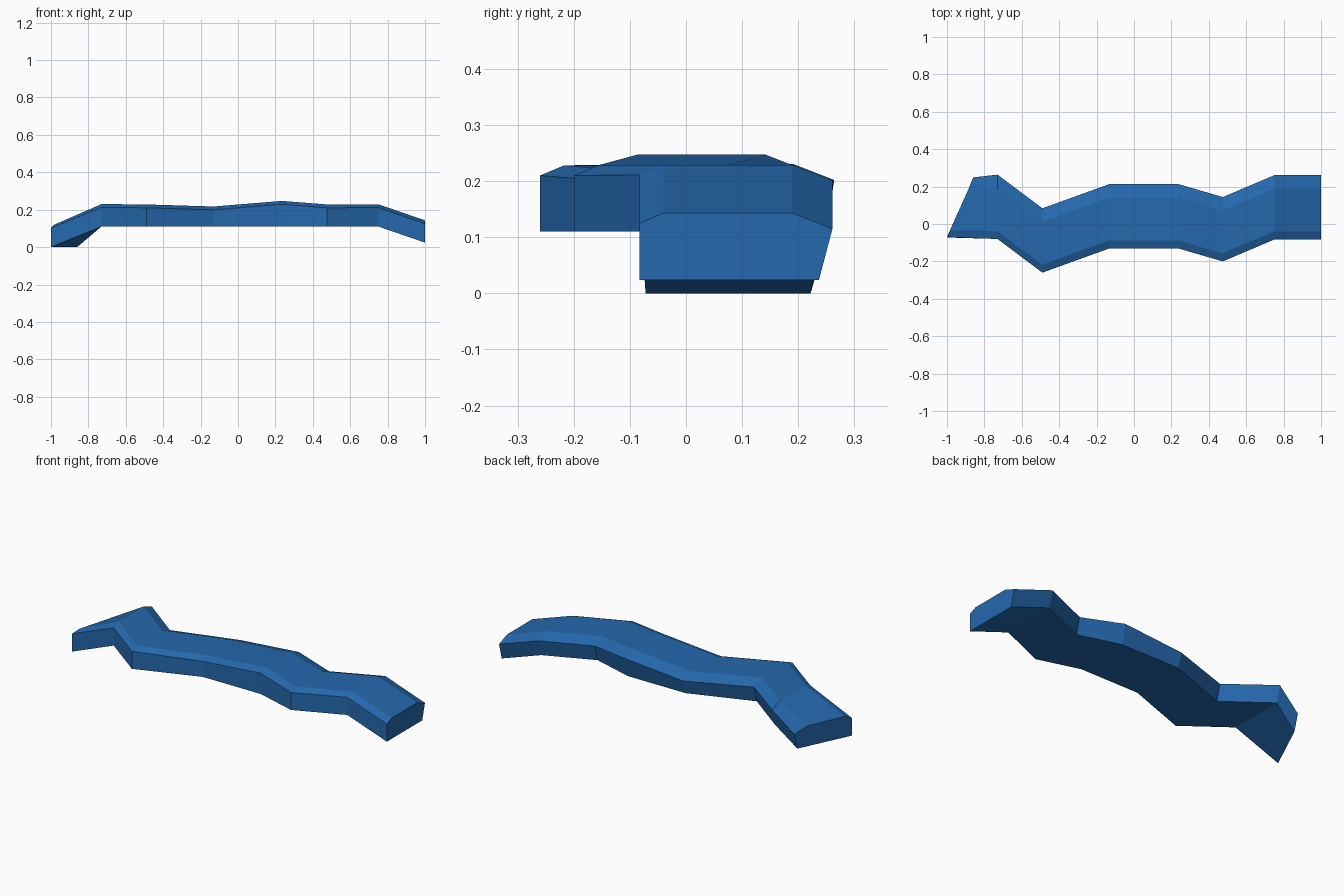
import bpy, bmesh

if "Cube" in bpy.data.objects:
    bpy.data.objects.remove(bpy.data.objects["Cube"])

# One flat colour
blue = bpy.data.materials.new("rail blue")
blue.diffuse_color = (0.018, 0.14, 0.42, 1)
blue.use_nodes = True
blue.node_tree.nodes["Principled BSDF"].inputs["Base Color"].default_value = blue.diffuse_color

# Stations along the winding strip: x, front edge y, bottom z, crown z
stations = [(-0.73, -0.08, 0.11, 0.23),
            (-0.49, -0.26, 0.11, 0.228),
            (-0.13, -0.13, 0.11, 0.217),
            (0.235, -0.13, 0.11, 0.247),
            (0.475, -0.20, 0.11, 0.228),
            (0.75, -0.083, 0.11, 0.229),
            (1.00, -0.083, 0.024, 0.143)]


def section(x, y, bottom, crown):
    """Bevelled five-sided cross-section, back wall leaning outward."""
    return [(x, y, bottom), (x, y, crown - 0.018), (x, y + 0.043, crown),
            (x, y + 0.272, crown), (x, y + 0.344, crown - 0.028),
            (x, y + 0.32, bottom)]


rings = [section(*s) for s in stations]

# Slanted left end resting on the ground
rings.insert(0, [(-1.0, -0.072, 0.0), (-1.0, -0.07, 0.102), (-0.982, -0.033, 0.12),
                 (-0.888, 0.18, 0.12), (-0.86, 0.249, 0.092), (-0.86, 0.222, 0.0)])

# Loft the sections and cap both ends
bm = bmesh.new()
loops = [[bm.verts.new(p) for p in ring] for ring in rings]
for a, b in zip(loops, loops[1:]):
    for i in range(6):
        j = (i + 1) % 6
        bm.faces.new((a[i], a[j], b[j], b[i]))
bm.faces.new(loops[0])
bm.faces.new(loops[-1])
bmesh.ops.recalc_face_normals(bm, faces=bm.faces)

mesh = bpy.data.meshes.new("winding_strip")
bm.to_mesh(mesh)
bm.free()
mesh.materials.append(blue)
strip = bpy.data.objects.new("winding_strip", mesh)
bpy.context.collection.objects.link(strip)
